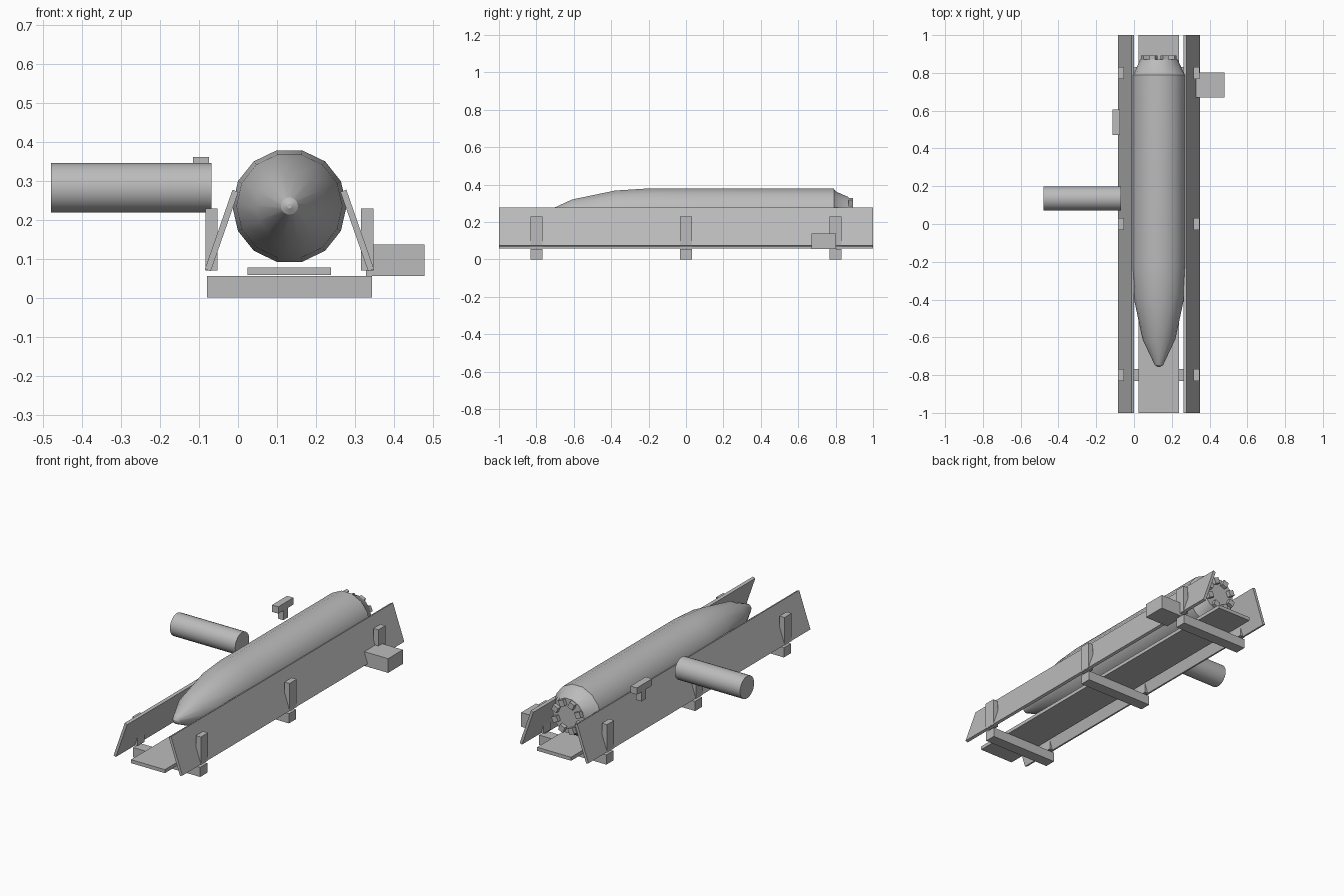
import bpy, bmesh, math
from mathutils import Matrix, Vector

cube = bpy.data.objects.get("Cube")
if cube:
    bpy.data.objects.remove(cube, do_unlink=True)

grey = bpy.data.materials.new("plain_grey")
grey.use_nodes = True
colour = (0.5, 0.5, 0.5, 1)
grey.diffuse_color = colour
for node in grey.node_tree.nodes:
    if node.type == 'BSDF_PRINCIPLED':
        node.inputs["Base Color"].default_value = colour

MID = 0.132      # x of the launcher centre line
AXIS_Z = 0.235   # height of the body axis


def finish(name, bm, smooth=False):
    bmesh.ops.recalc_face_normals(bm, faces=bm.faces)
    mesh = bpy.data.meshes.new(name)
    bm.to_mesh(mesh)
    bm.free()
    mesh.materials.append(grey)
    obj = bpy.data.objects.new(name, mesh)
    bpy.context.collection.objects.link(obj)
    if smooth:
        bpy.ops.object.select_all(action='DESELECT')
        obj.select_set(True)
        bpy.context.view_layer.objects.active = obj
        bpy.ops.object.shade_smooth_by_angle(angle=math.radians(30))
    return obj


def box(name, x, y, z):
    """Box from its (low, high) range on each axis."""
    bm = bmesh.new()
    size = [b - a for a, b in (x, y, z)]
    mid = [(a + b) / 2 for a, b in (x, y, z)]
    bmesh.ops.create_cube(bm, size=1, matrix=Matrix.Translation(mid) @ Matrix.Diagonal((*size, 1)))
    return finish(name, bm)


def lathe(name, profile, sides, matrix):
    """Closed turned shape; profile holds (position along z, radius)."""
    bm = bmesh.new()
    rings = []
    for pos, r in profile:
        rings.append([bm.verts.new((r * math.cos(a), r * math.sin(a), pos))
                      for a in (math.tau * i / sides for i in range(sides))])
    for low, high in zip(rings, rings[1:]):
        for i in range(sides):
            j = (i + 1) % sides
            bm.faces.new((low[i], low[j], high[j], high[i]))
    bm.faces.new(rings[0])
    bm.faces.new(rings[-1])
    bm.transform(matrix)
    return finish(name, bm, True)


# Main body with pointed nose and stepped tail
along_y = Matrix.Translation((MID, 0, AXIS_Z)) @ Matrix.Rotation(-math.pi / 2, 4, 'X')
lathe("missile_body",
      [(-0.757, 0.006), (-0.747, 0.022), (-0.61, 0.087), (-0.38, 0.136), (-0.22, 0.1467),
       (0.79, 0.1467), (0.803, 0.13), (0.87, 0.1)], 14, along_y)

# Ring of nozzles on the tail
for i in range(8):
    bm = bmesh.new()
    place = (Matrix.Translation((MID, 0.875, AXIS_Z))
             @ Matrix.Rotation(math.tau * (i + 0.5) / 8, 4, 'Y')
             @ Matrix.Translation((0, 0, 0.078)) @ Matrix.Diagonal((0.032, 0.034, 0.034, 1)))
    bmesh.ops.create_cube(bm, size=1, matrix=place)
    finish(f"tail_nozzle_{i + 1}", bm)

# Floor plate and cross beams
box("floor_plate", (0.025, 0.239), (-1, 1), (0.058, 0.078))
for label, y in (("front", -0.8), ("middle", 0), ("rear", 0.8)):
    box(f"{label}_cross_beam", (-0.08, 0.344), (y - 0.032, y + 0.032), (0, 0.055))

# Sloping side rails and their upright brackets
section = [(-0.217, 0.073), (-0.202, 0.068), (-0.131, 0.271), (-0.146, 0.277)]
for side, sign in (("right", 1), ("left", -1)):
    bm = bmesh.new()
    end = bm.faces.new([bm.verts.new((MID + sign * x, -1, z)) for x, z in section])
    grown = bmesh.ops.extrude_face_region(bm, geom=[end])["geom"]
    verts = [v for v in grown if isinstance(v, bmesh.types.BMVert)]
    bmesh.ops.translate(bm, verts=verts, vec=Vector((0, 2, 0)))
    if not any(f.calc_center_median().y < -0.99 for f in bm.faces):
        bm.faces.new([v for v in bm.verts if v.co.y < -0.99])
    finish(f"{side}_side_rail", bm)
    x = sorted((MID - sign * 0.216, MID - sign * 0.184))
    for label, y in (("front", -0.8), ("middle", 0), ("rear", 0.8)):
        box(f"{side}_{label}_bracket", x, (y - 0.032, y + 0.032), (0.07, 0.229))

# Side canister, raised sight and equipment box
along_x = Matrix.Translation((0, 0.135, 0.282)) @ Matrix.Rotation(math.pi / 2, 4, 'Y')
lathe("side_canister", [(-0.48, 0.0635), (-0.068, 0.0635)], 24, along_x)
box("sight_bar", (-0.115, -0.075), (0.47, 0.607), (0.322, 0.361))
box("sight_post", (-0.112, -0.078), (0.52, 0.56), (0.265, 0.322))
box("equipment_box", (0.328, 0.478), (0.67, 0.803), (0.056, 0.137))
